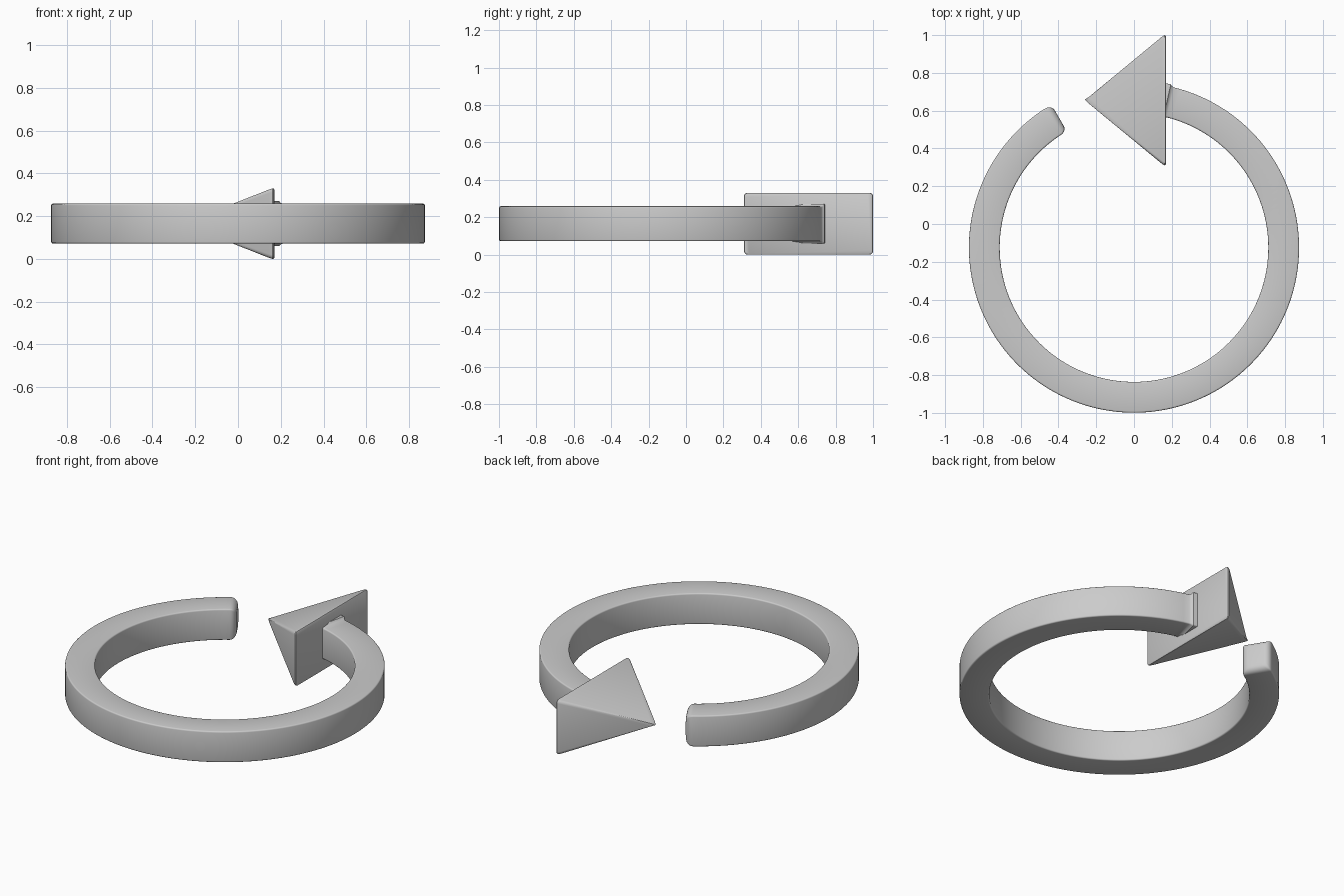
import bpy, bmesh
from math import cos, sin, pi, radians

if "Cube" in bpy.data.objects:
    bpy.data.objects.remove(bpy.data.objects["Cube"])


def rounded_rect(hw, hh, rad, n=3):
    """Outline of a rectangle with rounded corners, as (u, v) pairs."""
    pts = []
    for q, (sx, sy) in enumerate([(1, 1), (-1, 1), (-1, -1), (1, -1)]):
        for k in range(n + 1):
            a = (q + k / n) * pi / 2
            pts.append((sx * (hw - rad) + rad * cos(a), sy * (hh - rad) + rad * sin(a)))
    return pts


def loft(name, loops, tip=None):
    """Skin matching loops; optional sharp tip closes the start."""
    bm = bmesh.new()
    rows = [[bm.verts.new(p) for p in loop] for loop in loops]
    n = len(rows[0])
    for a, b in zip(rows, rows[1:]):
        for i in range(n):
            j = (i + 1) % n
            bm.faces.new((a[i], a[j], b[j], b[i]))
    if tip:
        t = bm.verts.new(tip)
        for i in range(n):
            bm.faces.new((t, rows[0][(i + 1) % n], rows[0][i]))
    else:
        bm.faces.new(rows[0])
    bm.faces.new(rows[-1])
    bmesh.ops.recalc_face_normals(bm, faces=bm.faces[:])
    mesh = bpy.data.meshes.new(name)
    bm.to_mesh(mesh)
    bm.free()
    ob = bpy.data.objects.new(name, mesh)
    bpy.context.collection.objects.link(ob)
    bpy.context.view_layer.objects.active = ob
    ob.select_set(True)
    bpy.ops.object.shade_smooth_by_angle(angle=radians(35))
    ob.select_set(False)


CY, CZ = -0.125, 0.165          # ring centre
R, HW, HH = 0.7925, 0.0815, 0.0935

# Open ring: runs clockwise from the arrowhead round to a rounded free end
stations = [(80, -0.012), (77.3, -0.012), (76.8, -0.004), (76, 0)]
start, end, steps = 76, -237.2, 140
stations += [(start + (end - start) * i / steps, 0) for i in range(1, steps + 1)]
for k in range(1, 7):
    t = k / 6 * pi / 2
    stations.append((end - 2.8 * sin(t), 0.034 * (1 - cos(t))))
loops = []
for deg, inset in stations:
    a = radians(deg)
    sec = rounded_rect(HW - inset, HH - inset, 0.008 + max(inset, 0) * 0.5)
    loops.append([((R + u) * cos(a), CY + (R + u) * sin(a), CZ + v) for u, v in sec])
loft("ring_shaft", loops)

# Arrowhead: four-sided pyramid with softened base edge
AY, AZ = 0.655, 0.165
loops = []
for x, s in [(-0.24, 0.048), (0.145, 0.968), (0.155, 0.988), (0.162, 1.0), (0.167, 0.993), (0.17, 0.97)]:
    sec = rounded_rect(0.345 * s, 0.165 * s, 0.018 * s)
    loops.append([(x, AY + u, AZ + v) for u, v in sec])
loft("arrowhead", loops, tip=(-0.26, AY + 0.005, AZ))
